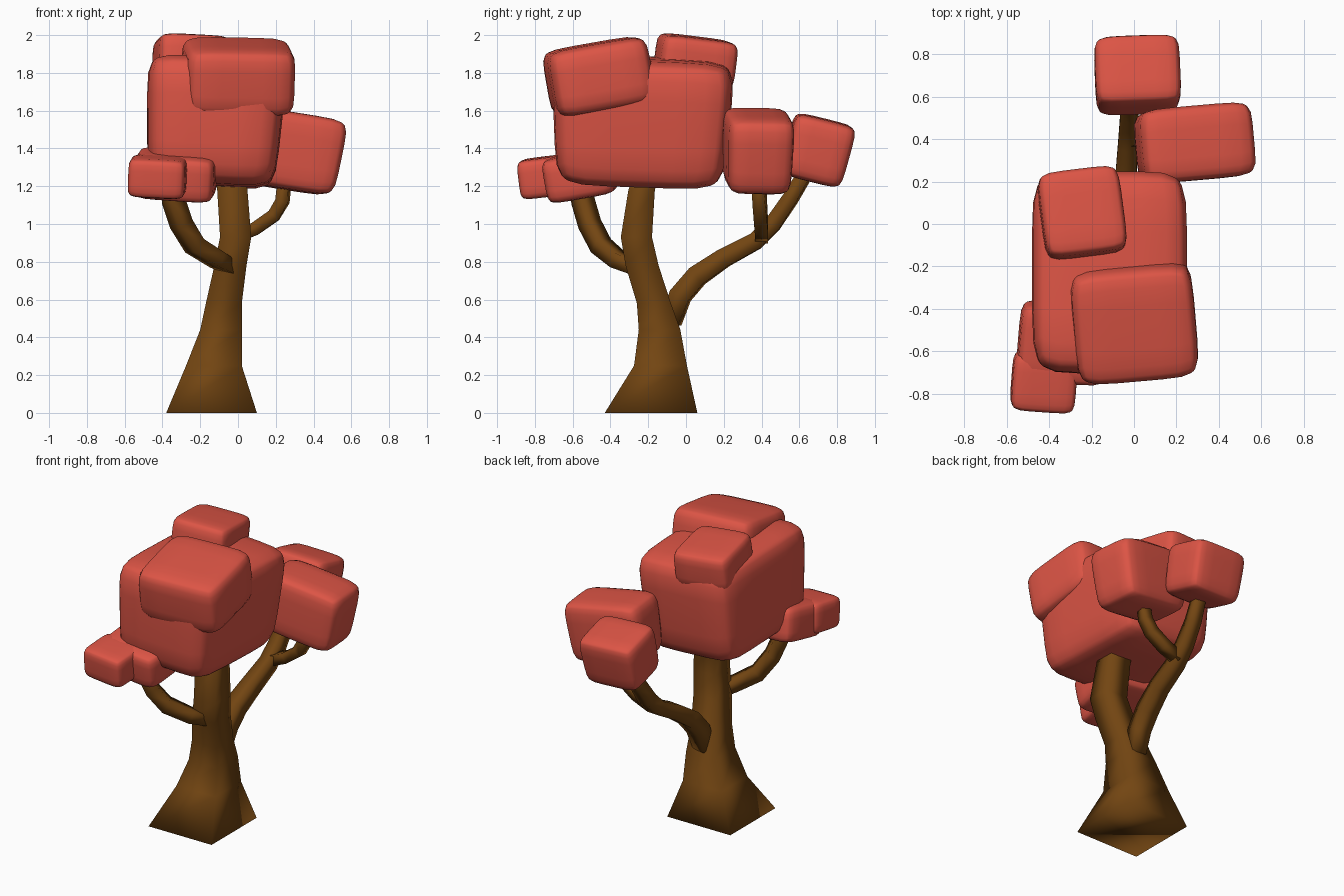
import bpy, bmesh, math
from mathutils import Vector, Euler

if "Cube" in bpy.data.objects:
    bpy.data.objects.remove(bpy.data.objects["Cube"])


def material(name, rgb):
    m = bpy.data.materials.new(name)
    m.diffuse_color = (*rgb, 1)
    m.use_nodes = True
    m.node_tree.nodes["Principled BSDF"].inputs["Base Color"].default_value = m.diffuse_color
    return m


bark = material("brown bark", (0.17, 0.06, 0.006))
leaf = material("red leaves", (0.72, 0.09, 0.06))


def finish(bm, name, mat):
    bmesh.ops.recalc_face_normals(bm, faces=bm.faces)
    for f in bm.faces:
        f.smooth = True
    me = bpy.data.meshes.new(name)
    bm.to_mesh(me)
    bm.free()
    me.materials.append(mat)
    ob = bpy.data.objects.new(name, me)
    bpy.context.collection.objects.link(ob)
    return ob


def loft(name, rings):
    """Skin a list of four-cornered rings and close both ends."""
    bm = bmesh.new()
    vs = [[bm.verts.new(p) for p in r] for r in rings]
    for a, b in zip(vs, vs[1:]):
        for i in range(4):
            j = (i + 1) % 4
            bm.faces.new((a[i], a[j], b[j], b[i]))
    bm.faces.new(vs[0])
    bm.faces.new(vs[-1])
    return finish(bm, name, bark)


def branch(name, path):
    """Square section swept along (x, y, z, half width) points."""
    pts = [Vector(p[:3]) for p in path]
    rings = []
    for i, p in enumerate(pts):
        t = (pts[min(i + 1, len(pts) - 1)] - pts[max(i - 1, 0)]).normalized()
        s = t.cross(Vector((0, 0, 1))).normalized()
        u = s.cross(t)
        h = path[i][3]
        rings.append([p + (s * a + u * b) * h
                      for a, b in ((-1, -1), (1, -1), (1, 1), (-1, 1))])
    return loft(name, rings)


def clump(name, centre, size, rot, taper=1.0):
    """Softly swollen box of leaves; taper narrows the underside."""
    bm = bmesh.new()
    bmesh.ops.create_cube(bm, size=2)
    bmesh.ops.subdivide_edges(bm, edges=bm.edges[:], cuts=7, use_grid_fill=True)
    e = Euler([math.radians(a) for a in rot]).to_matrix()
    n = 6.5
    for v in bm.verts:
        q = Vector([math.sin(c * math.pi / 2) for c in v.co])
        q /= sum(abs(c) ** n for c in q) ** (1 / n)
        k = 1 + (taper - 1) * (1 - q.z) / 2
        q = Vector((q.x * size[0] * k, q.y * size[1] * k, q.z * size[2])) / 2
        v.co = e @ q + Vector(centre)
    return finish(bm, name, leaf)


# Trunk: z, x range, y range
trunk = [(0, -.38, .10, -.43, .06), (.25, -.275, .02, -.275, .005),
         (.44, -.20, .02, -.25, -.03), (.58, -.17, .02, -.26, -.08),
         (.78, -.125, .045, -.32, -.145), (.93, -.095, .07, -.345, -.18),
         (1.18, -.11, .05, -.305, -.165), (1.32, -.13, .03, -.26, -.12)]
loft("trunk", [[(a, c, z), (b, c, z), (b, d, z), (a, d, z)]
               for z, a, b, c, d in trunk])

# Branches
branch("front_left_branch", [(-.03, -.26, .765, .035), (-.11, -.36, .81, .042),
                             (-.23, -.45, .885, .045), (-.30, -.51, 1.0, .045),
                             (-.34, -.545, 1.12, .045), (-.36, -.56, 1.26, .04)])
branch("back_branch", [(-.08, -.08, .48, .05), (-.07, -.03, .62, .055),
                       (-.06, .06, .725, .055), (-.04, .20, .82, .05),
                       (-.03, .37, .91, .046), (-.025, .46, 1.0, .044),
                       (-.02, .55, 1.13, .04), (0, .64, 1.28, .035)])
branch("back_right_branch", [(-.02, .40, .93, .035), (.09, .40, .975, .035),
                             (.19, .395, 1.045, .035), (.235, .39, 1.12, .034),
                             (.25, .385, 1.26, .03)])

# Leaf clumps: centre, size, rotation in degrees
clump("main_leaves", (-.125, -.235, 1.54), (.75, .98, .68), (-2, 3, 0), .9)
clump("top_front_leaves", (0, -.46, 1.78), (.58, .54, .36), (10, 1, 5))
clump("top_back_leaves", (-.245, .05, 1.865), (.39, .41, .25), (-7, 3, 7))
clump("right_back_leaves", (.28, .38, 1.385), (.55, .36, .41), (-1, 9, 5), .93)
clump("back_leaves", (.015, .70, 1.39), (.41, .34, .34), (-14, 2, 2), .95)
clump("front_left_leaves", (-.33, -.56, 1.26), (.43, .37, .24), (10, 4, -4))
clump("small_front_leaves", (-.425, -.745, 1.25), (.305, .275, .21), (7, 3, -4))
